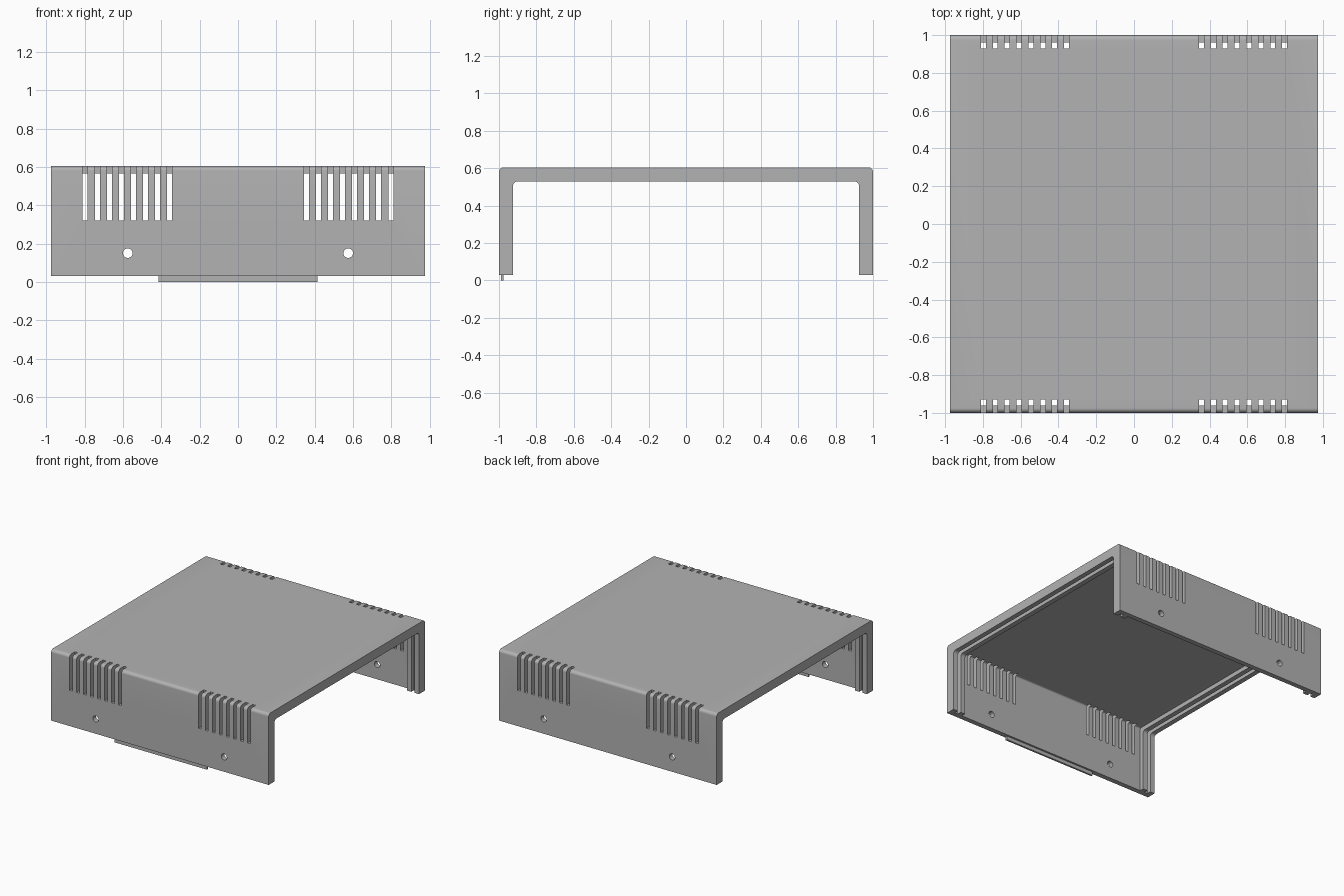
import bpy, bmesh, math
from mathutils import Matrix, Vector

cube = bpy.data.objects.get("Cube")
if cube:
    bpy.data.objects.remove(cube)

HALF_X, FOOT, TOP = 0.975, 0.03, 0.605
RIB, WALL = 0.075, 0.04          # thickness at the ribs and of the thin shell

grey = bpy.data.materials.new("light grey plastic")
grey.use_nodes = True
colour = (0.45, 0.45, 0.45, 1)
grey.diffuse_color = colour
grey.node_tree.nodes["Principled BSDF"].inputs["Base Color"].default_value = colour


def make_object(name, bm):
    bmesh.ops.recalc_face_normals(bm, faces=bm.faces)
    mesh = bpy.data.meshes.new(name)
    bm.to_mesh(mesh)
    bm.free()
    mesh.materials.append(grey)
    obj = bpy.data.objects.new(name, mesh)
    bpy.context.collection.objects.link(obj)
    return obj


def add_box(bm, low, high):
    low, high = Vector(low), Vector(high)
    scale = Matrix.Diagonal((high - low).to_4d())
    bmesh.ops.create_cube(bm, size=1, matrix=Matrix.Translation((low + high) / 2) @ scale)


def add_block(bm, x0, x1, half_y, bottom, top, radius, steps=8):
    """Block along x whose two upper edges are rounded."""
    outline = [(half_y, bottom)]
    for side in (1, -1):
        for i in range(steps + 1):
            t = i / steps if side > 0 else 1 - i / steps
            a = t * math.pi / 2
            outline.append((side * (half_y - radius + radius * math.cos(a)),
                            top - radius + radius * math.sin(a)))
    outline.append((-half_y, bottom))
    face = bm.faces.new([bm.verts.new((x0, y, z)) for y, z in outline])
    ext = bmesh.ops.extrude_face_region(bm, geom=[face])["geom"]
    verts = [g for g in ext if isinstance(g, bmesh.types.BMVert)]
    bmesh.ops.translate(bm, verts=verts, vec=(x1 - x0, 0, 0))


def cut(target, bm):
    cutter = make_object("cutter", bm)
    mod = target.modifiers.new("cut", "BOOLEAN")
    mod.operation, mod.solver, mod.object = "DIFFERENCE", "EXACT", cutter
    bpy.context.view_layer.objects.active = target
    bpy.ops.object.modifier_apply(modifier=mod.name)
    bpy.data.objects.remove(cutter)


# Cover: rounded block opened into an arch
bm = bmesh.new()
add_block(bm, -HALF_X, HALF_X, 1, FOOT, TOP, 0.025)
cover = make_object("cover", bm)
bm = bmesh.new()
add_block(bm, -1.2, 1.2, 1 - RIB, -0.2, TOP - RIB, 0.025)
cut(cover, bm)

# Thin middle shell and the groove between the two ribs at each end
bm = bmesh.new()
for x0, x1 in ((-0.865, 0.865), (0.905, 0.935), (-0.935, -0.905)):
    add_block(bm, x0, x1, 1 - WALL, -0.2, TOP - WALL, 0.012)
cut(cover, bm)

# Vent slots wrapping over the front and back upper edges
bm = bmesh.new()
for sx in (1, -1):
    for sy in (1, -1):
        for i in range(8):
            x, y = sx * (0.357 + 0.0629 * i), sy * 1.015
            add_box(bm, (x - 0.013, y - 0.085, 0.32), (x + 0.013, y + 0.085, 0.8))
cut(cover, bm)

# Screw holes through both walls
bm = bmesh.new()
for x in (-0.575, 0.575):
    bmesh.ops.create_cone(bm, cap_ends=True, segments=32, radius1=0.025, radius2=0.025,
                          depth=3, matrix=Matrix.Translation((x, 0, 0.15))
                          @ Matrix.Rotation(math.pi / 2, 4, "X"))
cut(cover, bm)

# Locating lip under the front wall
bm = bmesh.new()
add_box(bm, (-0.415, -0.99, 0), (0.415, -0.975, FOOT))
make_object("front_lip", bm)

# Smooth only the rounded edges
bpy.ops.object.select_all(action="DESELECT")
cover.select_set(True)
bpy.context.view_layer.objects.active = cover
bpy.ops.object.shade_smooth_by_angle(angle=math.radians(30))
